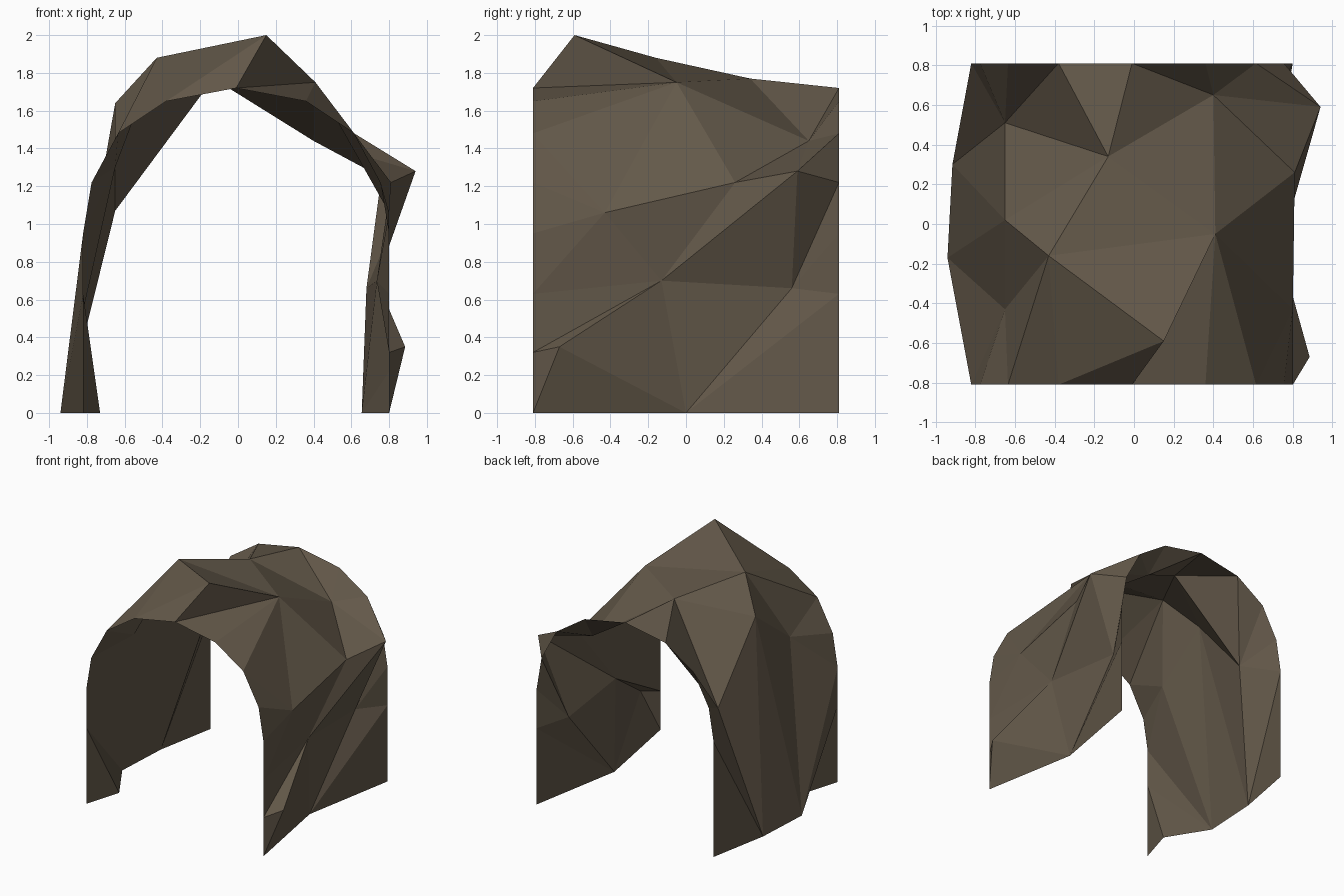
import bpy, bmesh

if "Cube" in bpy.data.objects:
    bpy.data.objects.remove(bpy.data.objects["Cube"])

# Regular arch profile (right half, foot to crown) used at both open ends
HALF = [(.81, 0), (.81, .32), (.81, .63), (.81, .95),
        (.765, 1.22), (.625, 1.48), (.37, 1.65), (0, 1.72)]
ARCH = [(-x, z) for x, z in HALF] + HALF[-2::-1]

# Irregular rock points between the two ends
ROCK = {
    # roof
    "peak": (.15, -.59, 2.0), "roof_l": (-.43, -.16, 1.88),
    "roof_r": (.41, -.05, 1.75), "roof_b": (-.13, .34, 1.77),
    "dip": (.40, .65, 1.44),
    # right wall
    "ledge": (.94, .59, 1.28), "ledge_in": (.81, .26, 1.22),
    "hip": (.80, -.43, 1.06), "mid": (.735, -.13, .70),
    "mid_b": (.68, .56, .66), "knob": (.885, -.67, .35), "foot_r": (.655, 0, 0),
    # left wall
    "l_top": (-.65, .02, 1.64), "l_back": (-.65, .51, 1.07),
    "l_front": (-.65, -.43, 1.30), "foot1": (-.73, -.51, 0),
    "foot2": (-.94, -.17, 0), "foot3": (-.915, .30, 0),
}

# Triangle fans: hub point, then the points around it (F/B = front/back arch)
FANS = [
    "roof_r F7 F8 F9 hip ledge_in dip roof_b roof_l peak F7",
    "roof_l roof_b l_top l_front F5 F6 peak",
    "peak F6 F7",
    "l_back foot3 l_top roof_b B6 B5 B4 B3 foot3",
    "roof_b B6 B7 dip",
    "dip B7 B8 B9 ledge ledge_in",
    "ledge ledge_in mid mid_b B10 B9",
    "mid_b mid foot_r B12 B11 B10",
    "foot_r B12 B13 B14",
    "foot_r F14 knob mid",
    "knob F14 F13 mid",
    "hip F9 F10 F11 F12 mid ledge_in",
    "mid F12 F13",
    "foot3 B3 B2 B1 B0",
    "foot2 foot3 l_top l_front F3 F2 foot1",
    "l_front F3 F4 F5",
    "foot1 F2 F1 F0",
]

bm = bmesh.new()
v = {name: bm.verts.new(co) for name, co in ROCK.items()}
for end, y in (("F", -.81), ("B", .81)):
    for i, (x, z) in enumerate(ARCH):
        v[f"{end}{i}"] = bm.verts.new((x - .01, y, z))

for fan in FANS:
    hub, *rim = fan.split()
    for a, b in zip(rim, rim[1:]):
        bm.faces.new((v[hub], v[a], v[b]))

# Outward facing normals
bmesh.ops.recalc_face_normals(bm, faces=bm.faces[:])
bm.normal_update()
if sum(f.normal.z * f.calc_area() for f in bm.faces) < 0:
    bmesh.ops.reverse_faces(bm, faces=bm.faces[:])

mesh = bpy.data.meshes.new("cave_tunnel")
bm.to_mesh(mesh)
bm.free()
tunnel = bpy.data.objects.new("cave_tunnel", mesh)
bpy.context.collection.objects.link(tunnel)

# Dark brown rock
rock = bpy.data.materials.new("brown_rock")
rock.diffuse_color = (.125, .098, .067, 1)
rock.use_nodes = True
rock.node_tree.nodes["Principled BSDF"].inputs["Base Color"].default_value = rock.diffuse_color
mesh.materials.append(rock)
